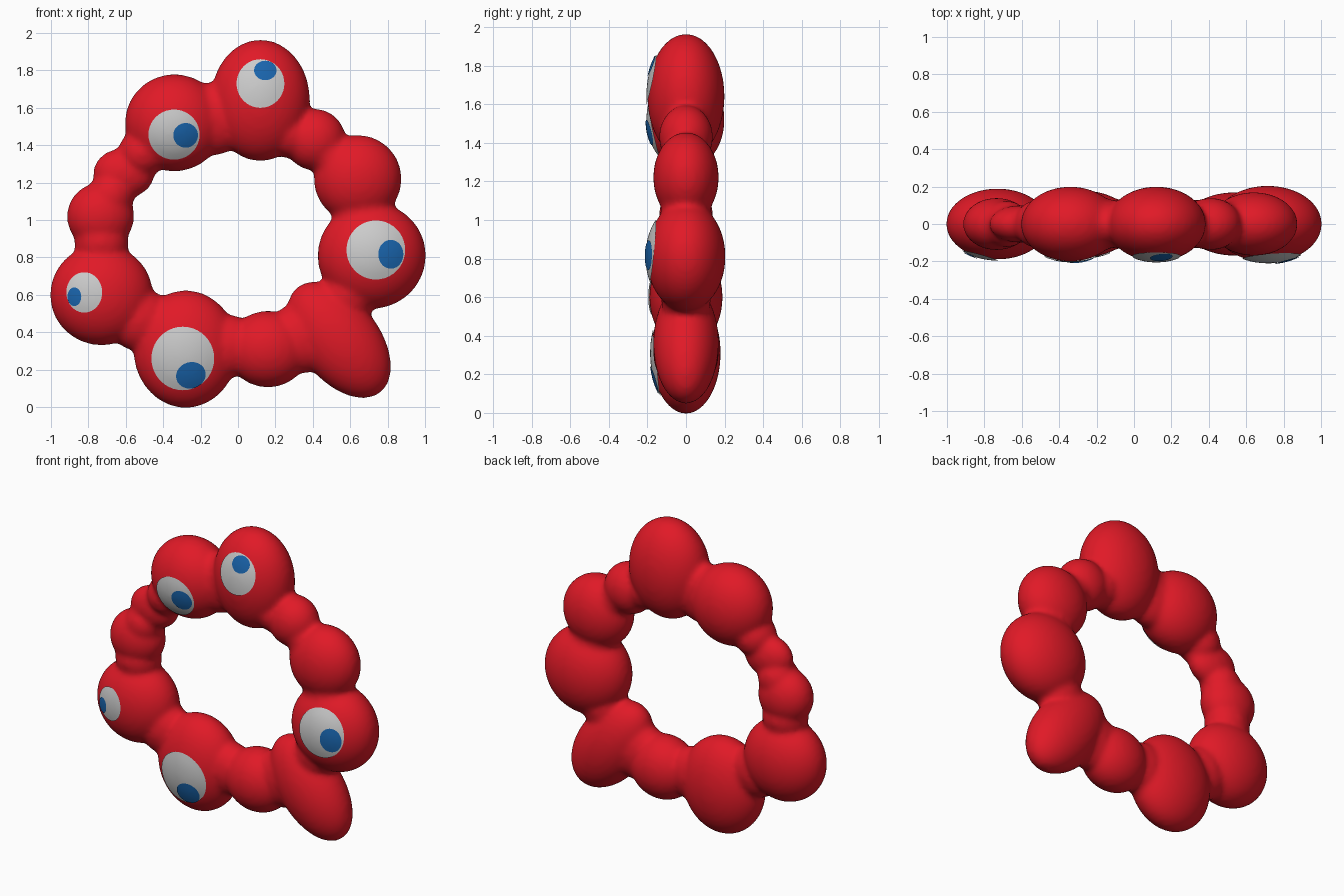
import bpy, bmesh, math
from mathutils import Vector, Matrix
from mathutils.bvhtree import BVHTree

if "Cube" in bpy.data.objects:
    bpy.data.objects.remove(bpy.data.objects["Cube"])


def material(name, rgb):
    m = bpy.data.materials.new(name)
    m.diffuse_color = (*rgb, 1)
    m.use_nodes = True
    m.node_tree.nodes["Principled BSDF"].inputs["Base Color"].default_value = m.diffuse_color
    return m


red = material("red", (0.75, 0.01, 0.02))
blue = material("blue", (0.01, 0.13, 0.42))

# Lobes around the ring: x, z, radius x, radius y, radius z, tilt in degrees
lobes = [
    (0.12, 1.64, 0.265, 0.20, 0.325, 0),
    (-0.34, 1.52, 0.265, 0.20, 0.26, 0),
    (-0.61, 1.25, 0.165, 0.10, 0.135, 0),
    (-0.735, 1.02, 0.18, 0.14, 0.18, 0),
    (-0.73, 0.60, 0.275, 0.19, 0.27, 0),
    (-0.28, 0.31, 0.28, 0.18, 0.315, 0),
    (0.16, 0.31, 0.22, 0.17, 0.205, 0),
    (0.54, 0.36, 0.36, 0.17, 0.215, 52),
    (0.715, 0.81, 0.29, 0.205, 0.285, 0),
    (0.64, 1.22, 0.235, 0.17, 0.235, 0),
    (0.41, 1.43, 0.165, 0.14, 0.165, 0),
]
# Necks between the lobes: x, z, radius
necks = [
    (-0.14, 1.54, 0.195), (-0.51, 1.36, 0.13), (-0.68, 1.13, 0.125),
    (-0.73, 0.88, 0.145), (-0.53, 0.47, 0.17), (-0.06, 0.325, 0.17),
    (0.34, 0.37, 0.19), (0.59, 0.60, 0.15), (0.67, 1.03, 0.17),
    (0.50, 1.34, 0.12), (0.28, 1.46, 0.13),
]

# Body: ellipsoids fused into one soft ring
bm = bmesh.new()
for x, z, rx, ry, rz, tilt in lobes + [(x, z, r, min(r, 0.13), r, 0) for x, z, r in necks]:
    mat = (Matrix.Translation((x, 0, z)) @ Matrix.Rotation(math.radians(tilt), 4, 'Y')
           @ Matrix.Diagonal((rx, ry, rz, 1)))
    bmesh.ops.create_icosphere(bm, subdivisions=4, radius=1, matrix=mat)
raw = bpy.data.meshes.new("raw_body")
bm.to_mesh(raw)
bm.free()
body = bpy.data.objects.new("body", raw)
bpy.context.collection.objects.link(body)
fuse = body.modifiers.new("fuse", 'REMESH')
fuse.mode = 'VOXEL'
fuse.voxel_size = 0.016
soft = body.modifiers.new("soften", 'SMOOTH')
soft.factor = 0.5
soft.iterations = 10
dg = bpy.context.evaluated_depsgraph_get()
mesh = bpy.data.meshes.new_from_object(body.evaluated_get(dg))
body.modifiers.clear()
body.data = mesh
mesh.materials.clear()
mesh.materials.append(red)
mesh.shade_smooth()

probe = bmesh.new()
probe.from_mesh(mesh)
surface = BVHTree.FromBMesh(probe)
probe.free()


def patch(name, x, z, rx, rz, lift, mat=None, tilt=0, rings=5, n=40):
    """Round disc laid over the front of the body."""
    bm = bmesh.new()

    def point(t, a):
        u, w = rx * t * math.cos(a), rz * t * math.sin(a)
        c, s = math.cos(tilt), math.sin(tilt)
        px, pz = x + u * c - w * s, z + u * s + w * c
        hit = surface.ray_cast(Vector((px, -1, pz)), Vector((0, 1, 0)))[0]
        return bm.verts.new((px, (hit.y if hit else -0.1) - lift, pz))

    centre = point(0, 0)
    loops = [[point(k / rings, 2 * math.pi * i / n) for i in range(n)]
             for k in range(1, rings + 1)]
    for i in range(n):
        j = (i + 1) % n
        bm.faces.new((centre, loops[0][i], loops[0][j]))
        for a, b in zip(loops, loops[1:]):
            bm.faces.new((a[i], b[i], b[j], a[j]))
    me = bpy.data.meshes.new(name)
    bm.to_mesh(me)
    bm.free()
    me.shade_smooth()
    if mat:
        me.materials.append(mat)
    bpy.context.collection.objects.link(bpy.data.objects.new(name, me))


# Eyes: x, z, radii, then pupil x, z, radii, pupil tilt
eyes = [
    (0.12, 1.73, 0.128, 0.13, 0.146, 1.80, 0.06, 0.052, 0),
    (-0.342, 1.457, 0.137, 0.134, -0.28, 1.453, 0.066, 0.066, 0),
    (0.737, 0.84, 0.157, 0.158, 0.817, 0.817, 0.067, 0.077, 0),
    (-0.822, 0.613, 0.096, 0.108, -0.875, 0.59, 0.037, 0.05, 0),
    (-0.295, 0.26, 0.168, 0.17, -0.252, 0.17, 0.08, 0.07, 0.3),
]
for i, (x, z, rx, rz, px, pz, prx, prz, tilt) in enumerate(eyes, 1):
    patch(f"eye_{i}", x, z, rx, rz, 0.007)
    patch(f"pupil_{i}", px, pz, prx, prz, 0.012, blue, tilt, rings=3)
